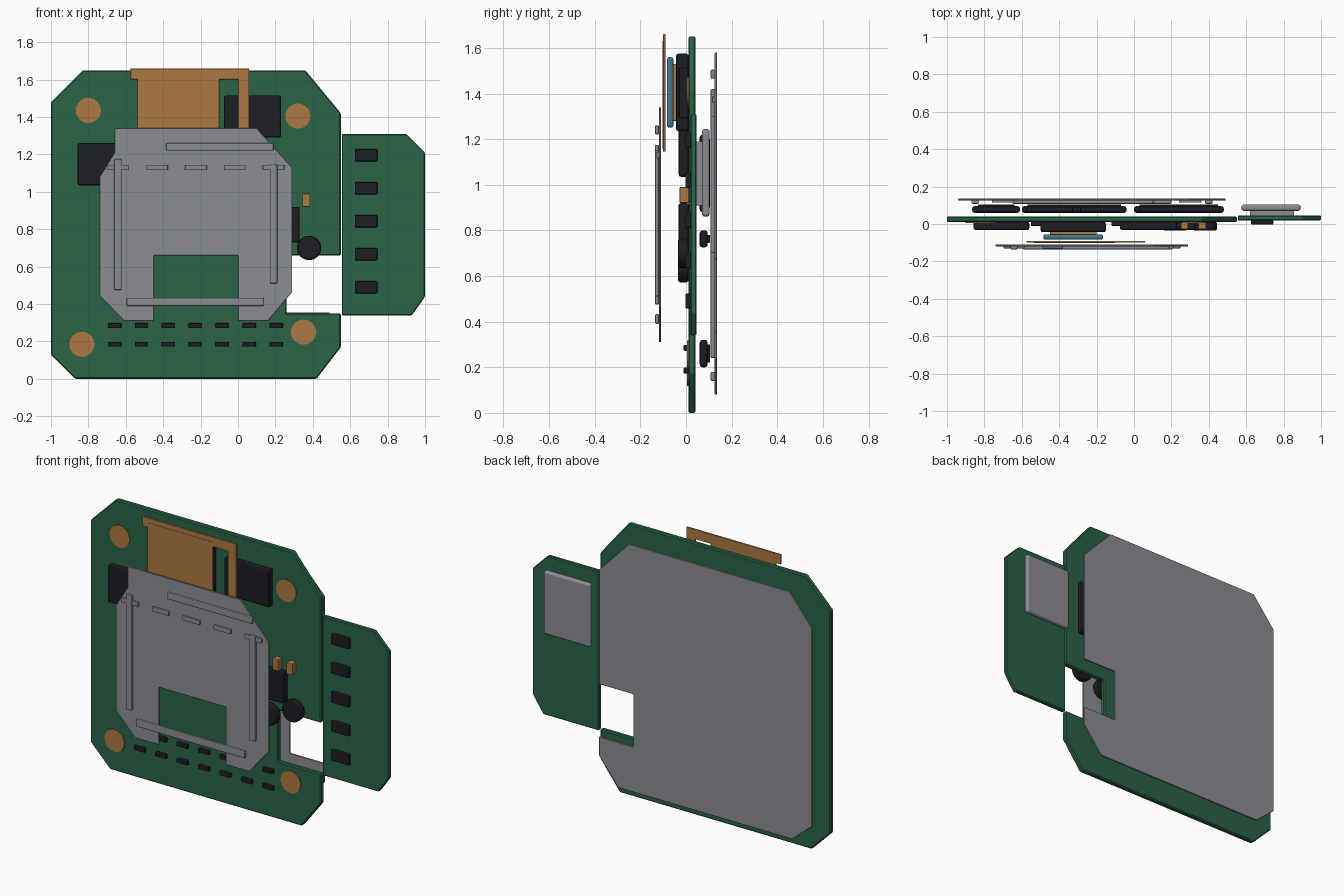
import bpy, bmesh, math
from mathutils import Matrix


def material(name, rgb):
    m = bpy.data.materials.new(name)
    m.diffuse_color = (*rgb, 1)
    return m


GREEN = material("board_green", (0.024, 0.125, 0.062))
COPPER = material("copper", (0.42, 0.19, 0.055))
BLACK = material("chip_black", (0.012, 0.013, 0.018))
BLUE = material("lens_blue", (0.06, 0.19, 0.28))
GREY = material("shield_grey", (0.26, 0.27, 0.29))


def finish(bm, name, mat, bevel, segments=2):
    bmesh.ops.recalc_face_normals(bm, faces=bm.faces)
    mesh = bpy.data.meshes.new(name)
    bm.to_mesh(mesh)
    bm.free()
    ob = bpy.data.objects.new(name, mesh)
    bpy.context.collection.objects.link(ob)
    mesh.materials.append(mat)
    if bevel:
        mod = ob.modifiers.new("bevel", 'BEVEL')
        mod.width = bevel
        mod.segments = segments
    return ob


def plate(name, outline, y0, y1, mat, bevel=0.0, segments=1):
    """Flat sheet: an (x, z) outline extruded from y0 to y1."""
    bm = bmesh.new()
    face = bm.faces.new([bm.verts.new((x, y0, z)) for x, z in outline])
    ext = bmesh.ops.extrude_face_region(bm, geom=[face])
    for v in ext["geom"]:
        if isinstance(v, bmesh.types.BMVert):
            v.co.y = y1
    return finish(bm, name, mat, bevel, segments)


def block(name, x0, x1, y0, y1, z0, z1, mat, bevel=0.006, segments=2):
    return plate(name, [(x0, z0), (x1, z0), (x1, z1), (x0, z1)],
                 y0, y1, mat, bevel, segments)


def disc(name, x, z, r, y0, y1, mat, bevel=0.0):
    bm = bmesh.new()
    rot = Matrix.Translation((x, (y0 + y1) / 2, z)) @ Matrix.Rotation(math.pi / 2, 4, 'X')
    bmesh.ops.create_cone(bm, cap_ends=True, segments=32, radius1=r, radius2=r,
                          depth=y1 - y0, matrix=rot)
    return finish(bm, name, mat, bevel)


# Circuit boards
plate("main_board", [(-0.87, 0), (0.42, 0), (0.55, 0.17), (0.55, 0.35), (0.26, 0.35),
                     (0.26, 0.66), (0.55, 0.66), (0.55, 1.42), (0.36, 1.65),
                     (-0.83, 1.65), (-1, 1.48), (-1, 0.13)], 0.01, 0.041, GREEN, 0.006)
plate("side_board", [(0.555, 0.34), (0.93, 0.34), (1, 0.44), (1, 1.21), (0.9, 1.31),
                     (0.555, 1.31)], 0.02, 0.046, GREEN, 0.005)

# Copper mounting pads
for x, z in [(-0.80, 1.435), (0.32, 1.405), (-0.835, 0.185), (0.35, 0.25)]:
    disc("mount_pad", x, z, 0.067, 0.005, 0.014, COPPER)

# Back shield with its inner ribs
plate("back_shield", [(-0.81, 0.08), (0.36, 0.08), (0.49, 0.24), (0.49, 0.355),
                      (0.26, 0.355), (0.26, 0.675), (0.49, 0.675), (0.49, 1.37),
                      (0.29, 1.58), (-0.79, 1.58), (-0.94, 1.40), (-0.94, 0.19)],
      0.126, 0.136, GREY, 0.002)
for name, x0, x1, z0, z1 in [("top", -0.6, 0.1, 1.465, 1.505),
                             ("bottom", -0.65, 0.2, 0.14, 0.18),
                             ("left", -0.87, -0.83, 0.24, 1.42),
                             ("right", 0.38, 0.42, 0.70, 1.30)]:
    block("back_shield_rib_" + name, x0, x1, 0.108, 0.127, z0, z1, GREY)
for i in range(5):
    x = -0.7 + i * 0.25
    block("back_shield_tab", x - 0.06, x + 0.06, 0.114, 0.127, 1.36, 1.388, GREY, 0.004)

# Front shield with ribs and tabs
plate("front_shield", [(-0.66, 1.34), (0.10, 1.34), (0.29, 1.13), (0.29, 0.465),
                       (0.16, 0.31), (0, 0.31), (0, 0.66), (-0.45, 0.66),
                       (-0.45, 0.31), (-0.61, 0.31), (-0.74, 0.445), (-0.74, 1.08),
                       (-0.66, 1.21)], -0.119, -0.109, GREY, 0.002)
for name, x0, x1, z0, z1 in [("top", -0.385, 0.19, 1.22, 1.26),
                             ("bottom", -0.595, 0.14, 0.39, 0.433),
                             ("left", -0.662, -0.622, 0.475, 1.175),
                             ("right", 0.17, 0.21, 0.51, 1.15)]:
    block("front_shield_rib_" + name, x0, x1, -0.136, -0.118, z0, z1, GREY)
for i in range(5):
    x = -0.64 + i * 0.2075
    block("front_shield_tab", x - 0.058, x + 0.058, -0.13, -0.118, 1.116, 1.144, GREY, 0.004)

# Flex cable: wide ribbon, top bar and side strip
plate("flex_cable", [(-0.54, 1.145), (-0.10, 1.145), (-0.10, 1.60), (0, 1.60), (0, 1.145),
                     (0.06, 1.145), (0.06, 1.66), (-0.575, 1.66), (-0.575, 1.60),
                     (-0.54, 1.60)], -0.1, -0.09, COPPER, 0.002)
block("flex_overlay", -0.535, -0.105, -0.102, -0.099, 1.16, 1.63, COPPER, 0)

# Stacked module under the flex cable
block("module_base", -0.5, -0.15, -0.044, 0.012, 1.235, 1.575, BLACK, 0.012)
block("module_spacer", -0.45, -0.2, -0.056, -0.043, 1.28, 1.53, COPPER, 0.003)
block("module_cap", -0.485, -0.165, -0.084, -0.055, 1.25, 1.56, BLUE, 0.012, 3)

# Front chips
for x0, x1, z0, z1 in [(-0.075, 0.23, 1.29, 1.515), (-0.858, -0.56, 1.035, 1.26),
                       (0.03, 0.33, 0.73, 0.92)]:
    block("front_chip", x0, x1, -0.032, 0.012, z0, z1, BLACK, 0.01)
for x, z in [(0.38, 0.70), (0.22, 0.637)]:
    disc("round_component", x, z, 0.065, -0.036, 0.012, BLACK, 0.012)
for x in (0.27, 0.365):
    block("small_capacitor", x - 0.02, x + 0.02, -0.028, 0.012, 0.92, 0.99, COPPER, 0.004)

# Two rows of small parts along the lower edge
for z in (0.285, 0.185):
    for i in range(7):
        x = -0.66 + i * 0.144
        block("small_part", x - 0.036, x + 0.036, -0.01, 0.012, z - 0.013, z + 0.013,
              BLACK, 0.004)

# Side board chips, with a rounded block on its back
for i in range(5):
    z = 0.49 + i * 0.1765
    block("side_chip", 0.625, 0.745, -0.003, 0.022, z - 0.033, z + 0.033, BLACK)
block("side_block_pad", 0.62, 0.855, 0.045, 0.072, 0.91, 1.19, GREY, 0)
block("side_block", 0.575, 0.89, 0.07, 0.104, 0.86, 1.245, GREY, 0.014, 4)

# Chips sandwiched between board and back shield
for x0, x1, z0, z1 in [(-0.865, -0.61, 0.9, 1.2), (-0.575, -0.325, 0.9, 1.2),
                       (-0.29, -0.04, 0.9, 1.2), (0.03, 0.48, 0.88, 1.22),
                       (-0.6, -0.2, 0.2, 0.32), (0.0, 0.4, 0.725, 0.8)]:
    block("back_chip", x0, x1, 0.06, 0.095, z0, z1, BLACK, 0.012)
    block("back_chip_lid", x0 + 0.03, x1 - 0.03, 0.09, 0.105, z0 + 0.02, z1 - 0.02, BLACK, 0.003)
